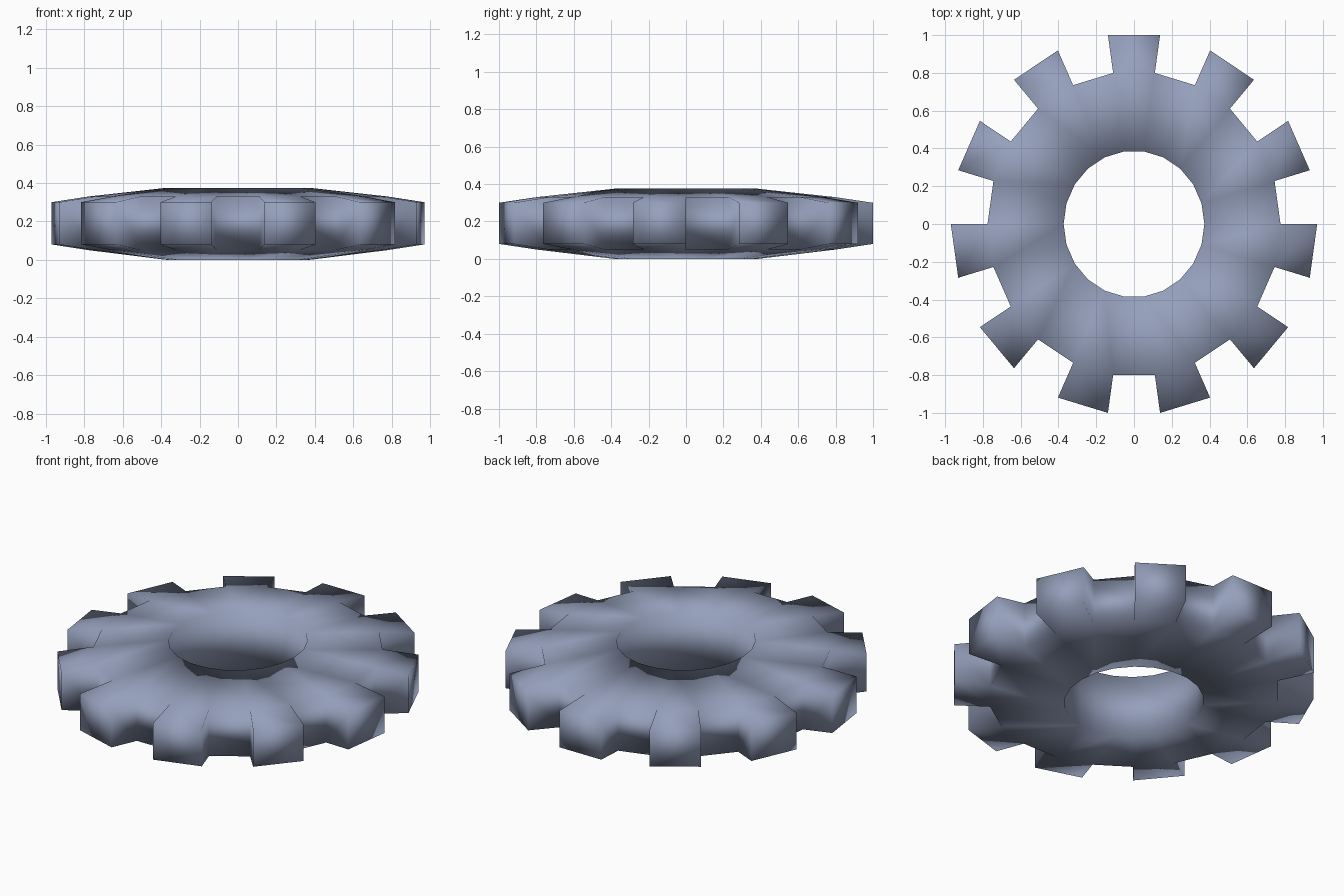
import bpy, bmesh, math

if "Cube" in bpy.data.objects:
    bpy.data.objects.remove(bpy.data.objects["Cube"])

TEETH = 11
N = TEETH * 2
SQUASH_X = 0.96          # the gear is slightly narrower in x

# radius, bottom z, top z of each ring
HOLE = (0.388, 0.0, 0.375)
ROOT = (0.808, 0.05, 0.33)
TIP = (1.0103, 0.08, 0.30)

mat = bpy.data.materials.new("blue grey metal")
mat.diffuse_color = (0.30, 0.35, 0.50, 1)
mat.use_nodes = True
mat.node_tree.nodes["Principled BSDF"].inputs["Base Color"].default_value = mat.diffuse_color

bm = bmesh.new()


def ring(radius, low, high):
    """Bottom and top vertex loops, first pair straddling +y."""
    loops = []
    for z in (low, high):
        loop = []
        for i in range(N):
            a = math.pi / 2 + (i - 0.5) * 2 * math.pi / N
            loop.append(bm.verts.new((radius * math.cos(a) * SQUASH_X,
                                      radius * math.sin(a), z)))
        loops.append(loop)
    return loops


hole, root, tip = ring(*HOLE), ring(*ROOT), ring(*TIP)

for i in range(N):
    j = (i + 1) % N
    # hole wall
    bm.faces.new((hole[0][i], hole[1][i], hole[1][j], hole[0][j]))
    # sloping body, bottom and top
    for k in (0, 1):
        bm.faces.new((hole[k][i], root[k][i], root[k][j], hole[k][j]))
    if i % 2 == 0:
        # tooth: bottom, top, end and both flanks
        for k in (0, 1):
            bm.faces.new((root[k][i], tip[k][i], tip[k][j], root[k][j]))
        bm.faces.new((tip[0][i], tip[0][j], tip[1][j], tip[1][i]))
        for v in (i, j):
            bm.faces.new((root[0][v], tip[0][v], tip[1][v], root[1][v]))
    else:
        # gap wall
        bm.faces.new((root[0][i], root[0][j], root[1][j], root[1][i]))

bmesh.ops.recalc_face_normals(bm, faces=bm.faces[:])
for f in bm.faces:
    f.smooth = True      # soft shading over the whole gear

mesh = bpy.data.meshes.new("gear_wheel")
bm.to_mesh(mesh)
bm.free()
mesh.materials.append(mat)
gear = bpy.data.objects.new("gear_wheel", mesh)
bpy.context.collection.objects.link(gear)
